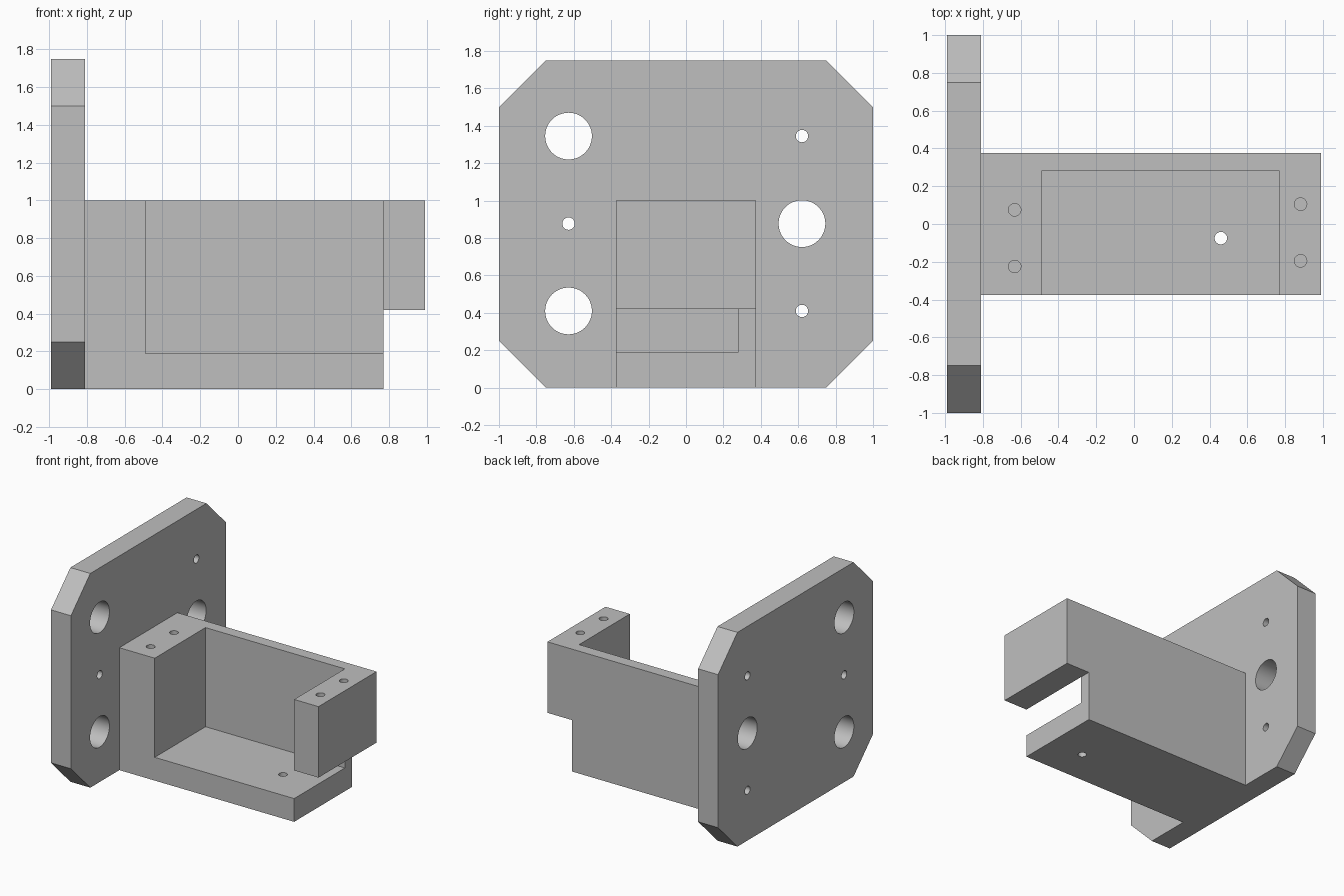
import bpy
import bmesh
import math
from mathutils import Matrix, Vector

default = bpy.data.objects.get("Cube")
if default:
    bpy.data.objects.remove(default, do_unlink=True)

grey = bpy.data.materials.new("plain grey")
grey.use_nodes = True
GREY = (0.52, 0.52, 0.52, 1)
grey.diffuse_color = GREY
grey.node_tree.nodes["Principled BSDF"].inputs["Base Color"].default_value = GREY


def add_object(name, bm):
    bmesh.ops.recalc_face_normals(bm, faces=bm.faces)
    mesh = bpy.data.meshes.new(name)
    bm.to_mesh(mesh)
    bm.free()
    mesh.materials.append(grey)
    obj = bpy.data.objects.new(name, mesh)
    bpy.context.collection.objects.link(obj)
    return obj


def prism(name, points, depth):
    """Extrude a closed 3D outline along the depth vector."""
    bm = bmesh.new()
    face = bm.faces.new([bm.verts.new(p) for p in points])
    moved = bmesh.ops.extrude_face_region(bm, geom=[face])["geom"]
    verts = [v for v in moved if isinstance(v, bmesh.types.BMVert)]
    bmesh.ops.translate(bm, verts=verts, vec=depth)
    return add_object(name, bm)


def cylinders(name, centres, radius, length, axis):
    """Separate drill cylinders along one axis, used as a single cutter."""
    bm = bmesh.new()
    turn = Vector((0, 0, 1)).rotation_difference(Vector(axis)).to_matrix().to_4x4()
    for centre in centres:
        bmesh.ops.create_cone(bm, cap_ends=True, segments=48, radius1=radius,
                              radius2=radius, depth=length,
                              matrix=Matrix.Translation(centre) @ turn)
    return add_object(name, bm)


def combine(target, other, operation):
    mod = target.modifiers.new(operation.lower(), "BOOLEAN")
    mod.operation = operation
    mod.solver = "EXACT"
    mod.object = other
    bpy.context.view_layer.objects.active = target
    bpy.ops.object.modifier_apply(modifier=mod.name)
    bpy.data.objects.remove(other, do_unlink=True)


# Main dimensions
PLATE_L, PLATE_R, HEIGHT, CHAMFER = -0.99, -0.81, 1.75, 0.25
HALF_W, END, STEP_X, STEP_Z = 0.375, 0.99, 0.77, 0.42
SCREW_R, BORE_R = 0.033, 0.125

# Mounting plate with chamfered corners
c = 1 - CHAMFER
half = [(c, 0), (1, CHAMFER), (1, HEIGHT - CHAMFER), (c, HEIGHT)]
outline = half + [(-y, z) for y, z in reversed(half)]
bracket = prism("mounting_bracket", [(PLATE_L, y, z) for y, z in outline],
                (PLATE_R - PLATE_L, 0, 0))

# Arm with the raised end block, overlapping into the plate
arm_side = [(-0.9, 0), (STEP_X, 0), (STEP_X, STEP_Z), (END, STEP_Z), (END, 1), (-0.9, 1)]
arm = prism("arm", [(x, -HALF_W, z) for x, z in arm_side], (0, 2 * HALF_W, 0))

# Pocket open to the front, the top and below the end block
pocket_side = [(-0.49, 0.19), (STEP_X, 0.19), (STEP_X, 1.2), (-0.49, 1.2)]
pocket = prism("pocket_cutter", [(x, -0.6, z) for x, z in pocket_side], (0, 0.88, 0))
combine(arm, pocket, "DIFFERENCE")
combine(bracket, arm, "UNION")

# Plate bores and screw holes alternate between the two sides
left, right, px = 0.62, -0.628, -0.9
low, mid, high = 0.41, 0.877, 1.345
bores = [(px, right, low), (px, left, mid), (px, right, high)]
screws = [(px, left, low), (px, right, mid), (px, left, high)]
for centres, radius in ((bores, BORE_R), (screws, SCREW_R)):
    combine(bracket, cylinders("plate_hole_cutter", centres, radius, 0.3, (1, 0, 0)),
            "DIFFERENCE")

# Blind screw holes in the top faces and one through the floor
tops = [(-0.632, 0.075, 1), (-0.632, -0.225, 1), (0.882, 0.105, 1), (0.882, -0.195, 1)]
combine(bracket, cylinders("blind_hole_cutter", tops, SCREW_R, 0.75, (0, 0, 1)), "DIFFERENCE")
combine(bracket, cylinders("floor_hole_cutter", [(0.46, -0.075, 0.1)], SCREW_R, 0.4,
                           (0, 0, 1)), "DIFFERENCE")

# Smooth hole walls, sharp edges elsewhere
bpy.ops.object.select_all(action="DESELECT")
bracket.select_set(True)
bpy.context.view_layer.objects.active = bracket
bpy.ops.object.shade_smooth_by_angle(angle=math.radians(30))
